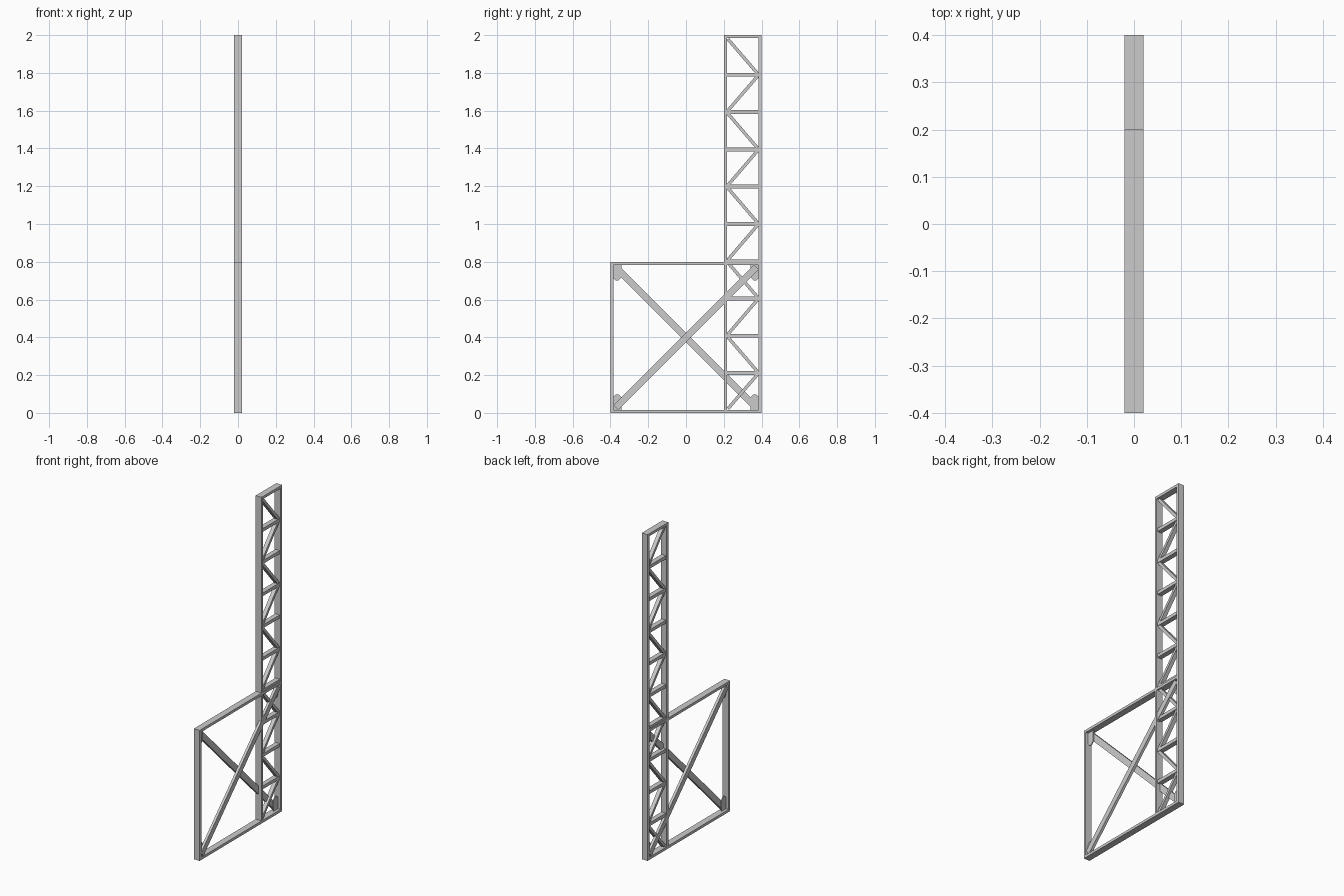
import bpy, bmesh, math
from mathutils import Matrix, Vector

if "Cube" in bpy.data.objects:
    bpy.data.objects.remove(bpy.data.objects["Cube"])

T = 0.016      # in-plane thickness of frame bars
W = 0.04       # overall depth in x


def bar(name, a, b, thick, depth, x=0.0):
    """Rectangular bar between two (y, z) points."""
    a, b = Vector((x, *a)), Vector((x, *b))
    d = b - a
    angle = math.atan2(d.z, d.y)
    bm = bmesh.new()
    m = (Matrix.Translation((a + b) / 2) @ Matrix.Rotation(angle, 4, 'X')
         @ Matrix.Diagonal((depth, d.length, thick, 1)))
    bmesh.ops.create_cube(bm, size=1, matrix=m)
    return finish(name, bm)


def finish(name, bm):
    bmesh.ops.recalc_face_normals(bm, faces=bm.faces)
    me = bpy.data.meshes.new(name)
    bm.to_mesh(me)
    bm.free()
    ob = bpy.data.objects.new(name, me)
    bpy.context.collection.objects.link(ob)
    return ob


def plate(name, points, thick):
    """Flat plate from a (y, z) outline, centred on x = 0."""
    bm = bmesh.new()
    f = bm.faces.new([bm.verts.new((-thick / 2, y, z)) for y, z in points])
    r = bmesh.ops.extrude_face_region(bm, geom=[f])
    bmesh.ops.translate(bm, vec=(thick, 0, 0),
                        verts=[v for v in r['geom'] if isinstance(v, bmesh.types.BMVert)])
    return finish(name, bm)


def frame(name, y0, y1, z1):
    """Rectangular frame: two uprights with rails fitted between."""
    h = T / 2
    for side, y in (("front", y0 + h), ("back", y1 - h)):
        bar(f"{name}_{side}_upright", (y, 0), (y, z1), T, W)
    for side, z in (("bottom", h), ("top", z1 - h)):
        bar(f"{name}_{side}_rail", (y0 + T, z), (y1 - T, z), T, W)


# Square base frame and tall ladder tower
frame("base_frame", -0.4, 0.4, 0.8)
frame("tower", 0.2, 0.4, 2.0)

# Tower rungs and zigzag lacing
L, R = 0.2 + T, 0.4 - T
levels = [0.014 + 0.1973 * k for k in range(11)]
for k in range(1, 10):
    bar("tower_rung", (L, levels[k]), (R, levels[k]), 0.02, 0.03)
for k in range(10):
    ya, yb = (L + 0.006, R - 0.006) if k % 2 == 0 else (R - 0.006, L + 0.006)
    bar("tower_lacing", (ya, levels[k] + 0.008), (yb, levels[k + 1] - 0.008), 0.017, 0.024)

# Crossed braces, one on each side of the centre plane
e = 0.372
bar("rising_brace", (-e, 0.4 - e), (e, 0.4 + e), 0.036, 0.016, 0.010)
bar("falling_brace", (-e, 0.4 + e), (e, 0.4 - e), 0.036, 0.016, -0.010)

# Corner gusset plates, mirrored to four corners
outline = [(0.385, 0.385), (0.342, 0.385), (0.342, 0.318), (0.358, 0.302), (0.372, 0.302), (0.385, 0.315)]
for sy in (-1, 1):
    for sz in (-1, 1):
        plate("corner_gusset", [(sy * y, 0.4 + sz * z) for y, z in outline], 0.006)
